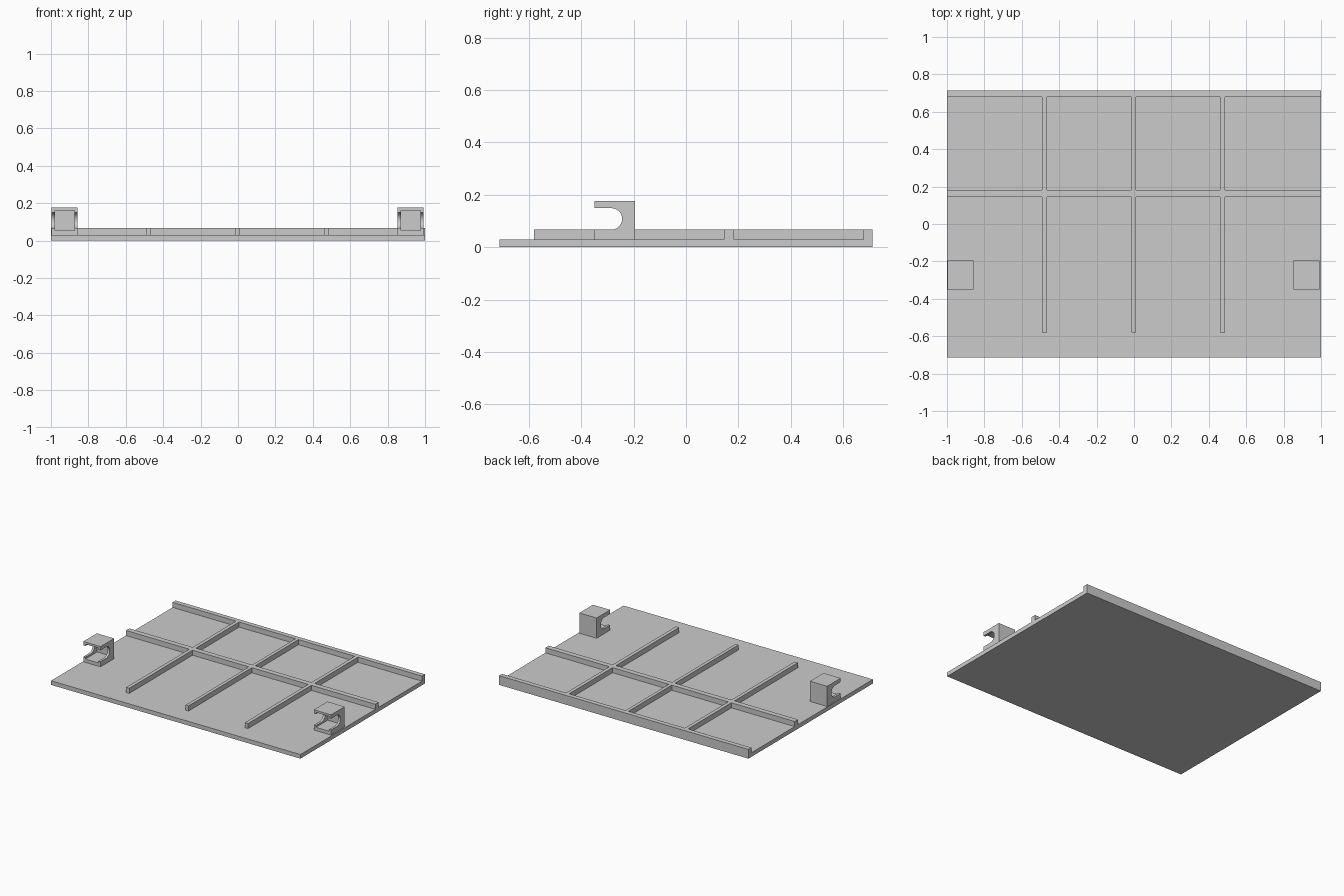
import bpy, bmesh, math
from mathutils import Vector

cube = bpy.data.objects.get("Cube")
if cube:
    bpy.data.objects.remove(cube, do_unlink=True)

grey = bpy.data.materials.new("grey_plastic")
grey.use_nodes = True
grey.diffuse_color = (0.6, 0.6, 0.6, 1)
grey.node_tree.nodes["Principled BSDF"].inputs["Base Color"].default_value = (0.6, 0.6, 0.6, 1)


def finish(bm, name):
    bmesh.ops.recalc_face_normals(bm, faces=bm.faces[:])
    mesh = bpy.data.meshes.new(name)
    bm.to_mesh(mesh)
    bm.free()
    mesh.materials.append(grey)
    obj = bpy.data.objects.new(name, mesh)
    bpy.context.collection.objects.link(obj)
    return obj


def extrude(bm, faces, offset, keep=False):
    geom = bmesh.ops.extrude_face_region(bm, geom=faces, use_keep_orig=keep)["geom"]
    verts = [g for g in geom if isinstance(g, bmesh.types.BMVert)]
    bmesh.ops.translate(bm, verts=verts, vec=offset)
    return [g for g in geom if isinstance(g, bmesh.types.BMFace)]


# Panel: a cell layout raised to the plate, then the rib cells raised again
PLATE, RIB = 0.03, 0.067
rib_x = [(-0.492, -0.466), (-0.014, 0.01), (0.461, 0.487)]
cross_y = (0.145, 0.183)
back_y, rib_start = 0.679, -0.58
xs = [-1] + [x for pair in rib_x for x in pair] + [1]
ys = [-0.713, rib_start, *cross_y, back_y, 0.713]

bm = bmesh.new()
grid = [[bm.verts.new((x, y, 0)) for x in xs] for y in ys]
for low, high in zip(grid, grid[1:]):
    for i in range(len(xs) - 1):
        bm.faces.new((low[i], low[i + 1], high[i + 1], high[i]))
top = extrude(bm, bm.faces[:], Vector((0, 0, PLATE)), keep=True)


def is_rib(face):
    c = face.calc_center_median()
    lengthwise = c.y > rib_start and any(a < c.x < b for a, b in rib_x)
    return lengthwise or cross_y[0] < c.y < cross_y[1] or c.y > back_y


extrude(bm, [f for f in top if is_rib(f)], Vector((0, 0, RIB - PLATE)))
finish(bm, "ribbed_panel")


def prism(name, profile, x, width):
    """Extrude a (y, z) profile along x, centred on x."""
    bm = bmesh.new()
    face = bm.faces.new([bm.verts.new((x - width / 2, y, z)) for y, z in profile])
    extrude(bm, [face], Vector((width, 0, 0)), keep=True)
    return finish(bm, name)


# Clips: C-shaped jaws with a rounded slot and a wider square pocket
front, back, clip_top = -0.35, -0.195, 0.177
radius, mid_z, arc_y = 0.041, 0.108, -0.285
arc = [(arc_y + radius * math.cos(a), mid_z + radius * math.sin(a))
       for a in (math.pi * (i / 16 - 0.5) for i in range(17))]
jaw = [(front, PLATE), (back, PLATE), (back, clip_top), (front, clip_top),
       (front, mid_z + radius), *reversed(arc), (front, mid_z - radius)]
pocket = [(front - 0.05, 0.054), (-0.215, 0.054), (-0.215, 0.162), (front - 0.05, 0.162)]

for side, x in (("right", -0.927), ("left", 0.923)):
    clip = prism(side + "_clip", jaw, x, 0.138)
    cutter = prism(side + "_pocket_cutter", pocket, x, 0.105)
    cutter.hide_render = True
    cut = clip.modifiers.new("pocket", "BOOLEAN")
    cut.operation, cut.solver, cut.object = "DIFFERENCE", "EXACT", cutter
    bpy.ops.object.select_all(action="DESELECT")
    bpy.context.view_layer.objects.active = clip
    clip.select_set(True)
    bpy.ops.object.modifier_apply(modifier=cut.name)
    bpy.data.objects.remove(cutter, do_unlink=True)
    bpy.ops.object.shade_smooth_by_angle(angle=math.radians(30))
